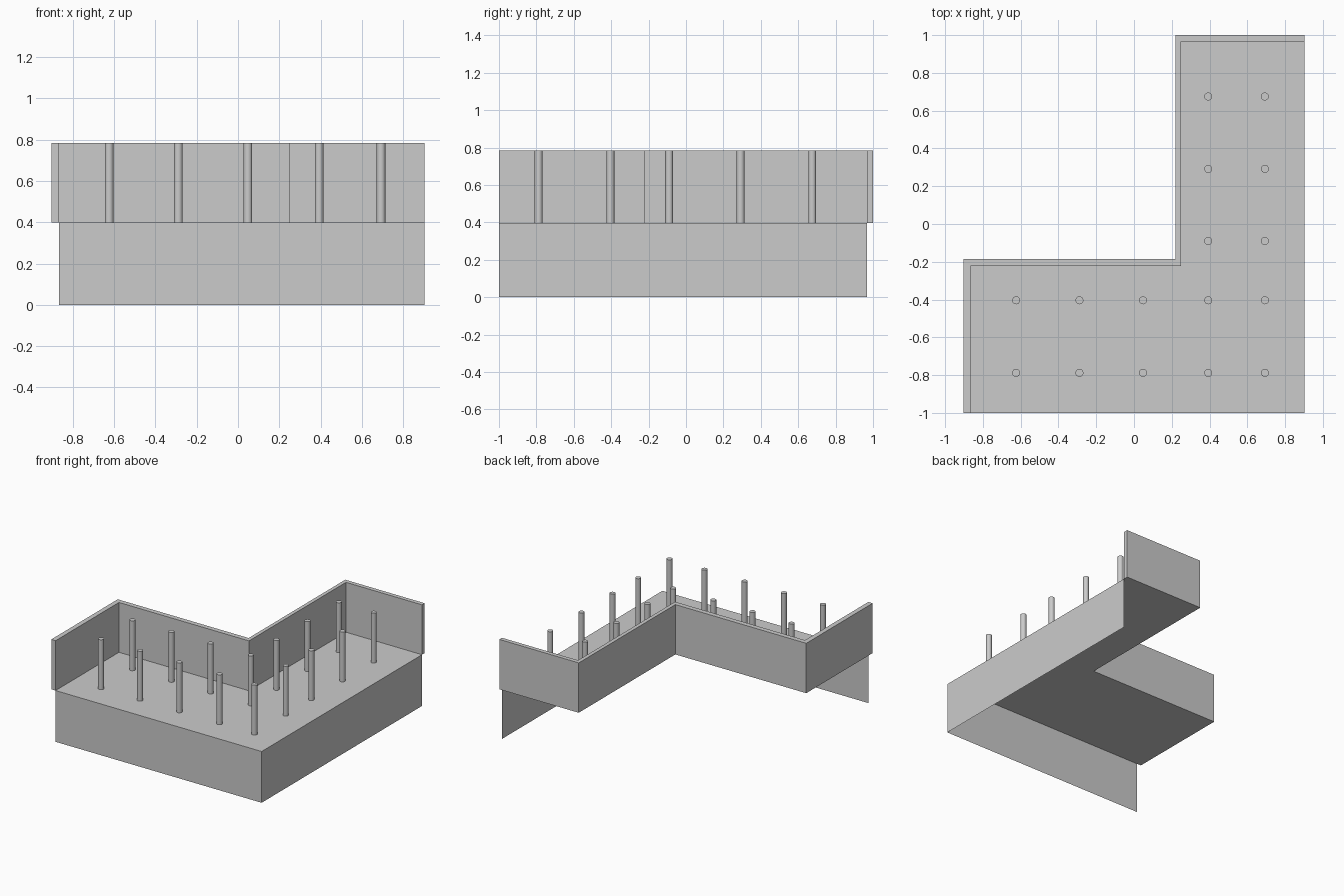
import bpy, bmesh

if "Cube" in bpy.data.objects:
    bpy.data.objects.remove(bpy.data.objects["Cube"])

FLOOR, TOP = 0.398, 0.785
RIGHT, FRONT, BACK = 0.903, -1.0, 1.0


def make(name, faces_pts, extrude=0.0):
    """Build flat faces from corner points, optionally extruded upward."""
    bm = bmesh.new()
    for pts in faces_pts:
        bm.faces.new([bm.verts.new(p) for p in pts])
    if extrude:
        ret = bmesh.ops.extrude_face_region(bm, geom=bm.faces[:], use_keep_orig=True)
        verts = [g for g in ret["geom"] if isinstance(g, bmesh.types.BMVert)]
        bmesh.ops.translate(bm, verts=verts, vec=(0, 0, extrude))
        bmesh.ops.recalc_face_normals(bm, faces=bm.faces[:])
    else:
        bmesh.ops.remove_doubles(bm, verts=bm.verts[:], dist=1e-5)
    mesh = bpy.data.meshes.new(name)
    bm.to_mesh(mesh)
    bm.free()
    obj = bpy.data.objects.new(name, mesh)
    bpy.context.collection.objects.link(obj)
    return obj


def at(z, pts):
    return [(x, y, z) for x, y in pts]


# Wall lines in plan: left end, step, back end
outer = [(-0.903, FRONT), (-0.903, -0.185), (0.221, -0.185), (0.221, BACK), (RIGHT, BACK)]
inner = [(-0.866, FRONT), (-0.866, -0.223), (0.25, -0.223), (0.25, 0.967), (RIGHT, 0.967)]

# L-shaped floor sheet
make("floor", [at(FLOOR, [(RIGHT, FRONT)] + inner[::-1])])

# Thin skirts below the floor on the front and right edges
left, back = inner[0][0], inner[-1][1]
make("skirts", [
    [(left, FRONT, 0), (RIGHT, FRONT, 0), (RIGHT, FRONT, FLOOR), (left, FRONT, FLOOR)],
    [(RIGHT, FRONT, 0), (RIGHT, back, 0), (RIGHT, back, FLOOR), (RIGHT, FRONT, FLOOR)],
])

# Stepped wall around the left and back sides
make("back_walls", [at(FLOOR, outer + inner[::-1])], TOP - FLOOR)

# Columns on a grid: two full front rows, two columns per row in the rear wing
cols = [-0.624, -0.289, 0.048, 0.393, 0.693]
spots = [(x, y) for y in (-0.788, -0.404) for x in cols]
spots += [(x, y) for y in (-0.09, 0.292, 0.675) for x in cols[3:]]
for i, (x, y) in enumerate(spots):
    bpy.ops.mesh.primitive_cylinder_add(vertices=24, radius=0.021, depth=TOP - FLOOR,
                                        location=(x, y, (TOP + FLOOR) / 2))
    bpy.context.object.name = f"column_{i + 1}"
    bpy.ops.object.shade_smooth_by_angle()
